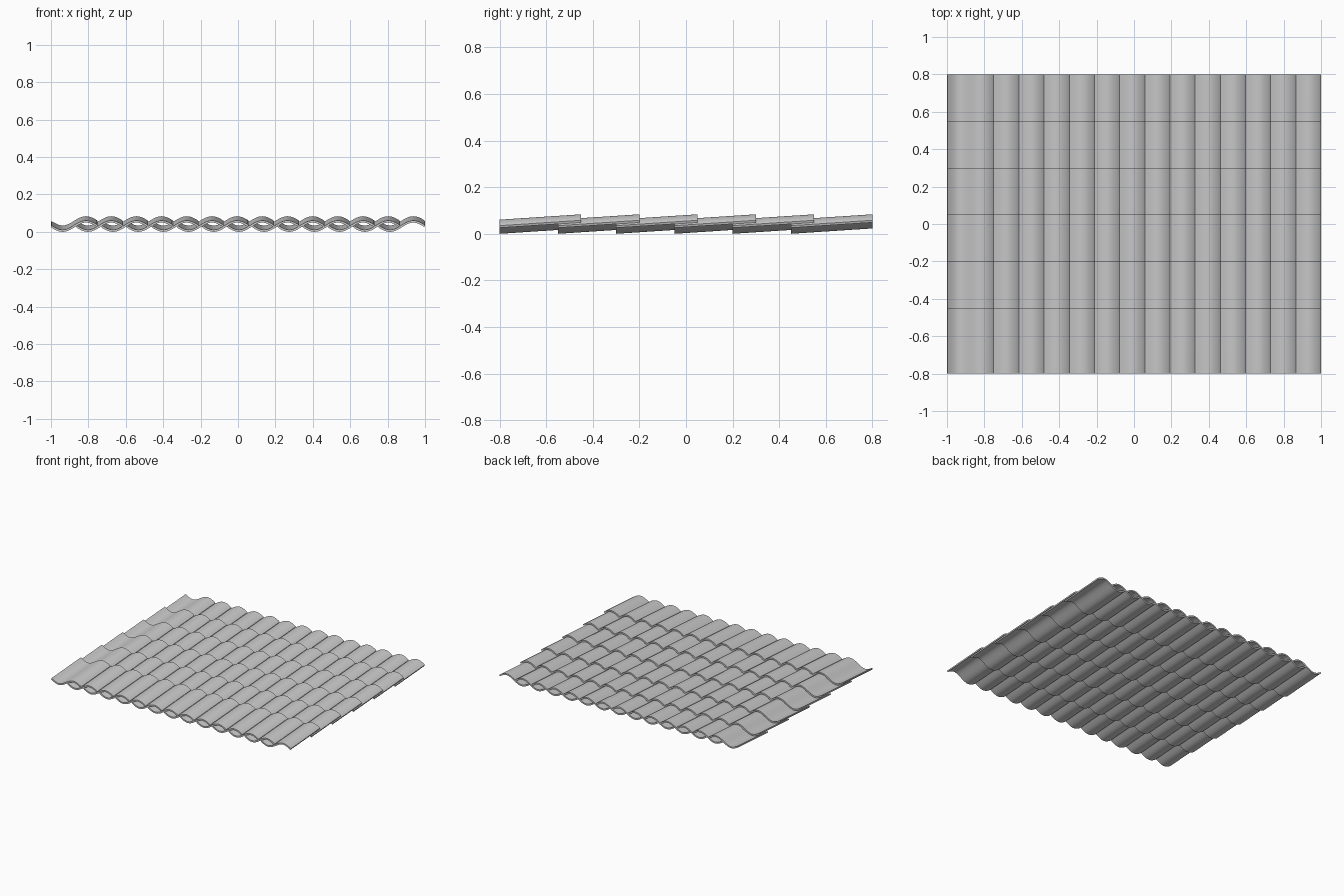
import bpy, bmesh, math

if "Cube" in bpy.data.objects:
    bpy.data.objects.remove(bpy.data.objects["Cube"])

WIDTH, LENGTH, THICK = 0.25, 0.35, 0.011   # one S-shaped tile
AMP, RISE = 0.0248, 0.023                  # wave height, tilt towards the back
COLS, ROWS, SEGS = 14, 6, 24
COL_STEP = (2.0 - WIDTH) / (COLS - 1)
ROW_STEP = (1.6 - LENGTH) / (ROWS - 1)
MID = AMP + THICK / 2


def wave_profile(side):
    """Tile section: trough then crest, offset along the normal."""
    pts = []
    k = 2 * math.pi / WIDTH
    for i in range(SEGS + 1):
        u = WIDTH * i / SEGS
        slope = -AMP * k * math.cos(k * u)
        n = math.hypot(1, slope)
        x = u - side * slope / n * THICK / 2
        z = MID - AMP * math.sin(k * u) + side / n * THICK / 2
        pts.append((min(max(x, 0), WIDTH), z))
    return pts


# closed S section, extruded along the slope
section = wave_profile(-1) + wave_profile(1)[::-1]
bm = bmesh.new()
front = [bm.verts.new((-1 + x, -0.8, z)) for x, z in section]
back = [bm.verts.new((-1 + x, -0.8 + LENGTH, z + RISE)) for x, z in section]
n = len(section)
for i in range(n):
    j = (i + 1) % n
    bm.faces.new((front[i], front[j], back[j], back[i]))
# end caps as quads between lower and upper curves
for ring in (front, back):
    for i in range(SEGS):
        bm.faces.new((ring[i], ring[i + 1], ring[n - 2 - i], ring[n - 1 - i]))
bmesh.ops.recalc_face_normals(bm, faces=bm.faces)
mesh = bpy.data.meshes.new("roof_tiles")
bm.to_mesh(mesh)
bm.free()

tiles = bpy.data.objects.new("roof_tiles", mesh)
bpy.context.collection.objects.link(tiles)
bpy.context.view_layer.objects.active = tiles
tiles.select_set(True)
bpy.ops.object.shade_smooth_by_angle(angle=math.radians(35))

# repeat into columns and overlapping rows
for name, count, step in (("columns", COLS, (COL_STEP, 0, 0)),
                          ("rows", ROWS, (0, ROW_STEP, 0))):
    arr = tiles.modifiers.new(name, 'ARRAY')
    arr.count = count
    arr.use_relative_offset = False
    arr.use_constant_offset = True
    arr.constant_offset_displace = step
